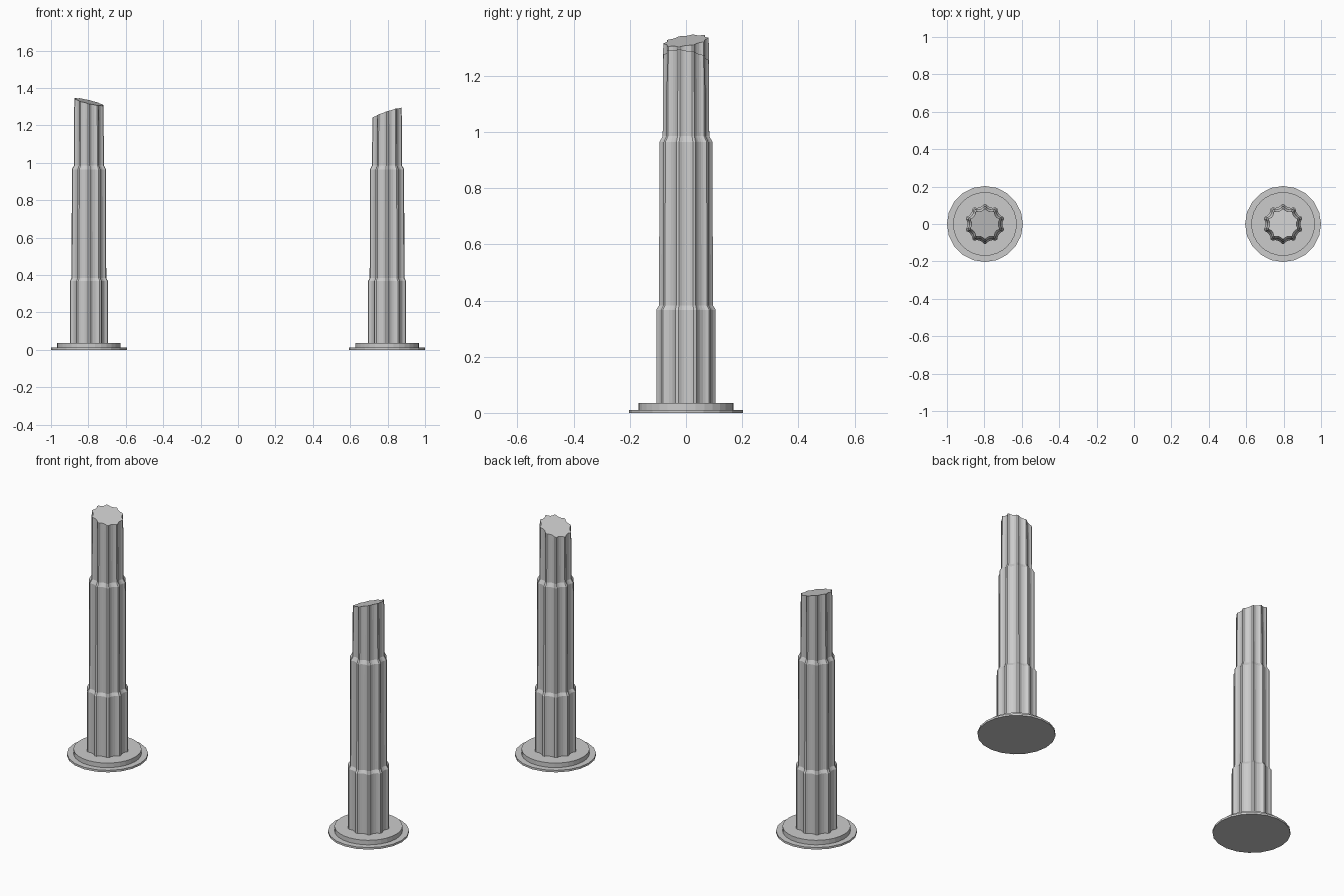
import bpy, bmesh
from math import sin, cos, radians

if "Cube" in bpy.data.objects:
    bpy.data.objects.remove(bpy.data.objects["Cube"])

FLUTES = 10
# one flute: (angle offset from ridge centre, radius factor)
FLUTE = [(-3, 1.0), (3, 1.0), (9, 0.915), (14, 0.885), (22, 0.885), (27, 0.915)]
# shaft tiers: (z, ridge radius)
TIERS = [(0.035, 0.106), (0.367, 0.106), (0.383, 0.096),
         (0.965, 0.0945), (0.985, 0.083)]
TOP_RADIUS = 0.081


def make_object(name, bm, x):
    bmesh.ops.recalc_face_normals(bm, faces=bm.faces)
    mesh = bpy.data.meshes.new(name)
    bm.to_mesh(mesh)
    bm.free()
    obj = bpy.data.objects.new(name, mesh)
    obj.location.x = x
    bpy.context.collection.objects.link(obj)
    return obj


def loft(rings):
    bm = bmesh.new()
    loops = [[bm.verts.new(p) for p in ring] for ring in rings]
    n = len(loops[0])
    for a, b in zip(loops, loops[1:]):
        for i in range(n):
            j = (i + 1) % n
            bm.faces.new((a[i], a[j], b[j], b[i]))
    bm.faces.new(loops[0][::-1])
    bm.faces.new(loops[-1])
    return bm


def disc(name, x, radius, z0, z1, sides):
    ring = [(radius * cos(radians(360 * i / sides)),
             radius * sin(radians(360 * i / sides))) for i in range(sides)]
    make_object(name, loft([[(px, py, z) for px, py in ring] for z in (z0, z1)]), x)


def fluted_outline(radius):
    pts = []
    for k in range(FLUTES):
        for off, f in FLUTE:
            a = radians(90 + 360 / FLUTES * k + off)
            pts.append((radius * f * cos(a), radius * f * sin(a)))
    return pts


def column(side, x, top_z, slope_x, slope_y):
    # round stepped base
    disc(side + "_base_plate", x, 0.203, 0.0, 0.011, 20)
    disc(side + "_base_step", x, 0.17, 0.011, 0.036, 32)
    # fluted shaft with a slanted broken top
    rings = [[(px, py, z) for px, py in fluted_outline(r)] for z, r in TIERS]
    rings.append([(px, py, top_z + slope_x * px + slope_y * py)
                  for px, py in fluted_outline(TOP_RADIUS)])
    make_object(side + "_broken_shaft", loft(rings), x)


column("left", -0.797, 1.325, -0.24, 0.13)
column("right", 0.797, 1.265, 0.34, -0.13)
